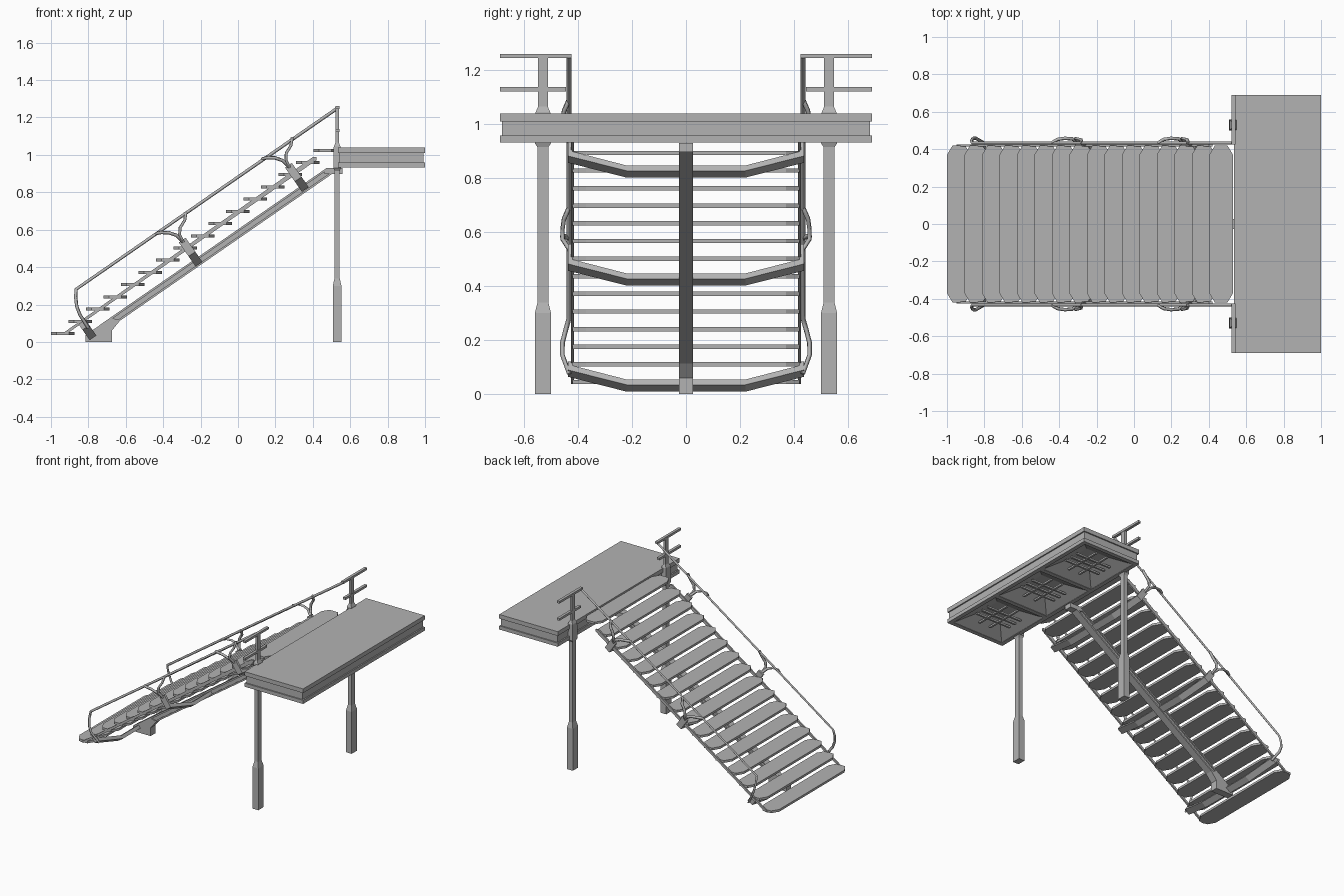
import bpy, bmesh
from mathutils import Vector

if "Cube" in bpy.data.objects:
    bpy.data.objects.remove(bpy.data.objects["Cube"], do_unlink=True)

GREY = bpy.data.materials.new("plain_grey")
GREY.use_nodes = True
GREY.diffuse_color = (0.45, 0.45, 0.45, 1)
GREY.node_tree.nodes["Principled BSDF"].inputs["Base Color"].default_value = (0.45, 0.45, 0.45, 1)


def finish(name, bm, recalc=True):
    if recalc:
        bmesh.ops.recalc_face_normals(bm, faces=bm.faces[:])
    mesh = bpy.data.meshes.new(name)
    bm.to_mesh(mesh)
    bm.free()
    mesh.materials.append(GREY)
    obj = bpy.data.objects.new(name, mesh)
    bpy.context.collection.objects.link(obj)
    return obj


def add_prism(bm, points, push):
    """Solid made by pushing a flat outline along a vector."""
    a = [bm.verts.new(p) for p in points]
    b = [bm.verts.new(Vector(p) + Vector(push)) for p in points]
    bm.faces.new(a)
    bm.faces.new(b[::-1])
    for i in range(len(a)):
        j = (i + 1) % len(a)
        bm.faces.new((a[i], b[i], b[j], a[j]))


def add_box(bm, x0, x1, y0, y1, z0, z1):
    add_prism(bm, [(x0, y0, z0), (x1, y0, z0), (x1, y1, z0), (x0, y1, z0)], (0, 0, z1 - z0))


def side_prism(name, outline, y, width):
    """Outline in x and z, given a width in y."""
    bm = bmesh.new()
    add_prism(bm, [(x, y - width / 2, z) for x, z in outline], (0, width, 0))
    return finish(name, bm)


def bar(name, path, radius):
    """Four-sided bar along a path."""
    curve = bpy.data.curves.new(name, "CURVE")
    curve.dimensions = "3D"
    curve.bevel_depth = radius
    curve.bevel_resolution = 0
    curve.use_fill_caps = True
    spline = curve.splines.new("POLY")
    spline.points.add(len(path) - 1)
    for point, co in zip(spline.points, path):
        point.co = (*co, 1)
    curve.materials.append(GREY)
    obj = bpy.data.objects.new(name, curve)
    bpy.context.collection.objects.link(obj)
    bpy.ops.object.select_all(action="DESELECT")
    obj.select_set(True)
    bpy.context.view_layer.objects.active = obj
    bpy.ops.object.convert(target="MESH")


# Treads with clipped corners
for i in range(16):
    x, z = -1 + 0.0935 * i, 0.037 + 0.0653 * i
    w = 0.127
    outline = [(0, -0.37), (0.03, -0.42), (w - 0.03, -0.42), (w, -0.37),
               (w, 0.37), (w - 0.03, 0.42), (0.03, 0.42), (0, 0.37)]
    bm = bmesh.new()
    add_prism(bm, [(x + u, v, z) for u, v in outline], (0, 0, 0.016))
    finish(f"tread_{i + 1}", bm)

# Central sloping beam: web, two flanges, foot
def beam_z(x):
    return 0.55 + 0.692 * x

side_prism("beam_web", [(-0.72, beam_z(-0.72) + 0.05), (-0.64, beam_z(-0.64)),
                        (0.52, 0.91), (0.555, 0.9), (0.555, 0.925), (0.47, 0.925)], 0, 0.036)
for name, lift, x0, x1 in (("beam_lower_flange", 0, -0.65, 0.52), ("beam_upper_flange", 0.039, -0.74, 0.47)):
    a, b = beam_z(x0) + lift, beam_z(x1) + lift
    side_prism(name, [(x0, a), (x1, b), (x1, b + 0.013), (x0, a + 0.013)], 0, 0.053)
side_prism("beam_head", [(0.46, 0.9), (0.56, 0.898), (0.56, 0.93), (0.47, 0.93)], 0, 0.053)
side_prism("beam_foot", [(-0.815, 0), (-0.675, 0), (-0.675, 0.06), (-0.63, 0.115),
                         (-0.68, 0.13), (-0.815, 0.037)], 0, 0.053)

# Cradle brackets carrying the stair sides
ALONG, UP = Vector((0.82, 0, 0.572)), Vector((-0.572, 0, 0.82))
CRADLES = [(-0.775, 0.022, 0.105), (-0.208, 0.415, 0.158), (0.36, 0.815, 0.158)]
for k, (x, z, height) in enumerate(CRADLES):
    half = [(0.22, 0), (0.437, 0.067), (0.437, height), (0.42, height), (0.42, 0.087), (0.22, 0.024)]
    outline = half + [(-y, n) for y, n in reversed(half)]
    origin = Vector((x, 0, z)) - ALONG * 0.022
    bm = bmesh.new()
    add_prism(bm, [origin + UP * n + Vector((0, y, 0)) for y, n in outline], ALONG * 0.044)
    finish(f"cradle_{k + 1}", bm)

# Everything repeated on the two stair sides
for side, s in (("front", -1), ("back", 1)):
    side_prism(f"{side}_stringer", [(-0.95, 0.037), (-0.925, 0.037), (0.42, 0.972),
                                    (0.42, 0.988), (0.4, 0.988)], s * 0.42, 0.011)
    bar(f"{side}_handrail", [(0.535, s * 0.433, 1.252), (-0.865, s * 0.433, 0.282),
                             (-0.868, s * 0.445, 0.24), (-0.862, s * 0.458, 0.19),
                             (-0.845, s * 0.458, 0.145), (-0.8, s * 0.432, 0.075)], 0.009)
    # Forked supports under the handrail
    for k in (0, 1):
        dx, dz = 0.568 * k, 0.4 * k
        forks = {"upright": [(-0.293, 0.432, 0.535), (-0.312, 0.458, 0.575), (-0.31, 0.458, 0.61),
                             (-0.285, 0.452, 0.65), (-0.278, 0.433, 0.693)],
                 "branch": [(-0.293, 0.432, 0.535), (-0.33, 0.455, 0.57), (-0.37, 0.458, 0.584),
                            (-0.41, 0.452, 0.585), (-0.44, 0.433, 0.579)]}
        for part, path in forks.items():
            bar(f"{side}_rail_{part}_{k + 1}", [(x + dx, s * y, z + dz) for x, y, z in path], 0.0095)

    # Deck post: thick base, taper, shaft, collar, top
    bm = bmesh.new()
    rows = [(0, 0.023, 0.03), (0.3, 0.023, 0.03), (0.34, 0.014, 0.02), (0.915, 0.014, 0.02),
            (0.93, 0.02, 0.03), (1.045, 0.018, 0.027), (1.065, 0.009, 0.018), (1.255, 0.009, 0.018)]
    rings = [[bm.verts.new((0.53 + a * hx, s * 0.53 + b * hy, z))
              for a, b in ((-1, -1), (1, -1), (1, 1), (-1, 1))] for z, hx, hy in rows]
    for low, high in zip(rings, rings[1:]):
        for i in range(4):
            j = (i + 1) % 4
            bm.faces.new((low[i], low[j], high[j], high[i]))
    bm.faces.new(rings[0])
    bm.faces.new(rings[-1])
    finish(f"{side}_post", bm)

    # Short guard rails on the post
    for part, z, inner in (("upper", 1.245, 0.425), ("lower", 1.122, 0.445)):
        bm = bmesh.new()
        y0, y1 = sorted((s * inner, s * 0.69))
        add_box(bm, 0.522, 0.542, y0, y1, z, z + 0.016)
        finish(f"{side}_{part}_guard_rail", bm)

# Deck slab and the fascia rings below it
X0, X1, Y1 = 0.535, 1.0, 0.69
bm = bmesh.new()
add_box(bm, X0, X1, -Y1, Y1, 1.01, 1.04)
finish("deck_slab", bm)
for name, z0, z1, inset, width in (("deck_fascia", 0.958, 1.01, 0.009, 0.015),
                                   ("deck_lower_frame", 0.932, 0.958, 0, 0.03)):
    bm = bmesh.new()
    x0, x1, y1 = X0 + inset, X1 - inset, Y1 - inset
    for s in (-1, 1):
        ya, yb = sorted((s * y1, s * (y1 - width)))
        add_box(bm, x0, x1, ya, yb, z0, z1)
    add_box(bm, x0, x0 + width, width - y1, y1 - width, z0, z1)
    add_box(bm, x1 - width, x1, width - y1, y1 - width, z0, z1)
    finish(name, bm)

# Three sunken coffers with grilles under the deck
CX, HX, HY = (X0 + X1) / 2, 0.2025, 0.21
for k in (-1, 0, 1):
    cy = k * 0.45
    bm = bmesh.new()
    corners = ((-1, -1), (1, -1), (1, 1), (-1, 1))
    mouth = [bm.verts.new((CX + a * HX, cy + b * HY, 0.934)) for a, b in corners]
    roof = [bm.verts.new((CX + a * HX * 0.42, cy + b * HY * 0.42, 1.0)) for a, b in corners]
    cap = bm.faces.new(roof[::-1])
    for i in range(4):
        j = (i + 1) % 4
        bm.faces.new((mouth[j], mouth[i], roof[i], roof[j]))
    bmesh.ops.recalc_face_normals(bm, faces=bm.faces[:])
    if cap.normal.z > 0:
        bmesh.ops.reverse_faces(bm, faces=bm.faces[:])
    finish(f"coffer_{k + 2}", bm, recalc=False)
    bm = bmesh.new()
    for t in (-0.055, 0, 0.055):
        add_box(bm, CX - 0.14, CX + 0.14, cy + t - 0.007, cy + t + 0.007, 0.95, 0.962)
    for t in (-0.045, 0.045):
        add_box(bm, CX + t - 0.007, CX + t + 0.007, cy - 0.14, cy + 0.14, 0.953, 0.965)
    finish(f"grille_{k + 2}", bm)
for s in (-1, 1):
    bm = bmesh.new()
    add_box(bm, X0 + 0.03, X1 - 0.03, s * 0.225 - 0.0155, s * 0.225 + 0.0155, 0.932, 0.958)
    finish("deck_cross_beam_" + ("back" if s > 0 else "front"), bm)
